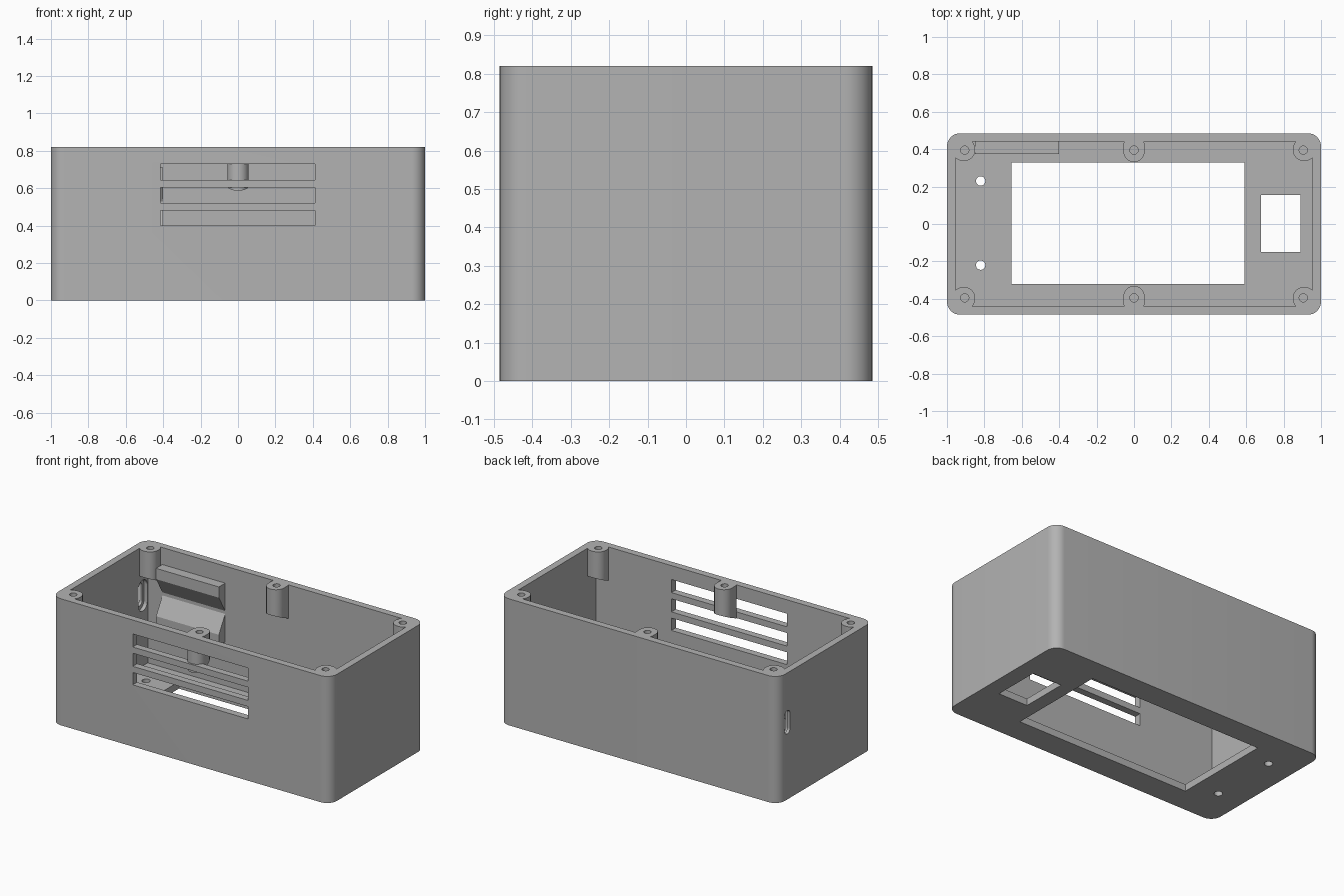
import bpy, bmesh, math
from mathutils import Matrix

if "Cube" in bpy.data.objects:
    bpy.data.objects.remove(bpy.data.objects["Cube"])

H, FLOOR = 0.82, 0.045
grey = bpy.data.materials.new("plain grey")
grey.diffuse_color = (0.45, 0.45, 0.45, 1)
grey.use_nodes = True
grey.node_tree.nodes["Principled BSDF"].inputs["Base Color"].default_value = grey.diffuse_color


def prism(name, pts, depth, matrix=Matrix()):
    """Extrude a closed 2D outline along local z."""
    bm = bmesh.new()
    face = bm.faces.new([bm.verts.new((x, y, 0)) for x, y in pts])
    ext = bmesh.ops.extrude_face_region(bm, geom=[face])
    for v in ext["geom"]:
        if isinstance(v, bmesh.types.BMVert):
            v.co.z += depth
    bm.transform(matrix)
    bmesh.ops.recalc_face_normals(bm, faces=bm.faces[:])
    me = bpy.data.meshes.new(name)
    bm.to_mesh(me)
    bm.free()
    me.materials.append(grey)
    ob = bpy.data.objects.new(name, me)
    bpy.context.collection.objects.link(ob)
    return ob


def rounded(x0, x1, y0, y1, r, n=10):
    """Rectangle outline with rounded corners."""
    pts = []
    for i, (cx, cy) in enumerate([(x1 - r, y1 - r), (x0 + r, y1 - r),
                                  (x0 + r, y0 + r), (x1 - r, y0 + r)]):
        for k in range(n + 1):
            a = math.pi / 2 * (i + k / n)
            p = (cx + r * math.cos(a), cy + r * math.sin(a))
            if not pts or math.dist(p, pts[-1]) > 1e-5:
                pts.append(p)
    if math.dist(pts[0], pts[-1]) < 1e-5:
        pts.pop()
    return pts


def rect(x0, x1, y0, y1):
    return [(x0, y0), (x1, y0), (x1, y1), (x0, y1)]


def circle(x, y, r, n=32):
    return [(x + r * math.cos(math.tau * k / n), y + r * math.sin(math.tau * k / n))
            for k in range(n)]


def at_z(z):
    return Matrix.Translation((0, 0, z))


def combine(base, other, operation):
    mod = base.modifiers.new(operation.lower(), 'BOOLEAN')
    mod.operation, mod.object, mod.solver = operation, other, 'EXACT'
    bpy.context.view_layer.objects.active = base
    bpy.ops.object.modifier_apply(modifier=mod.name)
    bpy.data.objects.remove(other)


def cut(pts, depth, matrix):
    combine(case, prism("cutter", pts, depth, matrix), 'DIFFERENCE')


# open-topped case
case = prism("case", rounded(-1, 1, -0.485, 0.485, 0.07), H)
cut(rect(-0.955, 0.955, -0.44, 0.44), 1, at_z(FLOOR))

# display window, switch window and two small holes in the floor
cut(rect(-0.655, 0.59, -0.32, 0.33), 0.2, at_z(-0.1))
cut(rect(0.68, 0.89, -0.15, 0.155), 0.2, at_z(-0.1))
for y in (-0.22, 0.23):
    cut(circle(-0.82, y, 0.025), 0.2, at_z(-0.1))

# three vent slots in the front wall
to_front = Matrix.Translation((0, -0.44, 0)) @ Matrix.Rotation(math.pi / 2, 4, 'X')
for z0, z1 in ((0.40, 0.48), (0.52, 0.605), (0.645, 0.73)):
    cut(rect(-0.415, 0.413, z0, z1), 0.1, to_front)

# connector hole in the left wall with a wider recess inside
to_side = Matrix(((0, 0, 1, 0), (1, 0, 0, 0), (0, 1, 0, 0), (0, 0, 0, 1)))
for x, w, h in ((-1.05, 0.027, 0.075), (-0.98, 0.045, 0.1)):
    cut(rounded(0.39 - w, 0.39 + w, 0.5 - h, 0.5 + h, w - 0.001),
        0.05 if w > 0.03 else 0.12, Matrix.Translation((x, 0, 0)) @ to_side)


# screw bosses with sloped undersides
def boss(sx, sy):
    if sx:
        pts = rounded(0.85, 0.97, 0.338, 0.458, 0.055)
        pts = [(x * sx, y * sy) for x, y in pts]
    else:
        pts = [(x, y * sy) for x, y in rounded(-0.057, 0.057, 0.332, 0.475, 0.056)]
    ob = prism("boss", pts, H - 0.65, at_z(0.65))
    for v in ob.data.vertices:
        if v.co.z < 0.7:
            v.co.z -= 0.45 * (abs(v.co.y) - 0.335)
    combine(case, ob, 'UNION')
    cut(circle(sx * 0.905, sy * 0.395, 0.022), 0.2, at_z(H - 0.13))


for sx in (-1, 0, 1):
    for sy in (-1, 1):
        boss(sx, sy)

# pair of sloped rails holding a board on the back wall
upper = [(0.45, 0.71), (0.375, 0.71), (0.375, 0.64), (0.44, 0.53), (0.45, 0.53)]
for flip in (False, True):
    pts = [(y, 1.04 - z if flip else z) for y, z in upper]
    rail = prism("rail", pts, 0.45, Matrix.Translation((-0.85, 0, 0)) @ to_side)
    combine(case, rail, 'UNION')

bpy.ops.object.select_all(action='DESELECT')
case.select_set(True)
bpy.context.view_layer.objects.active = case
bpy.ops.object.shade_smooth_by_angle(angle=math.radians(30))
